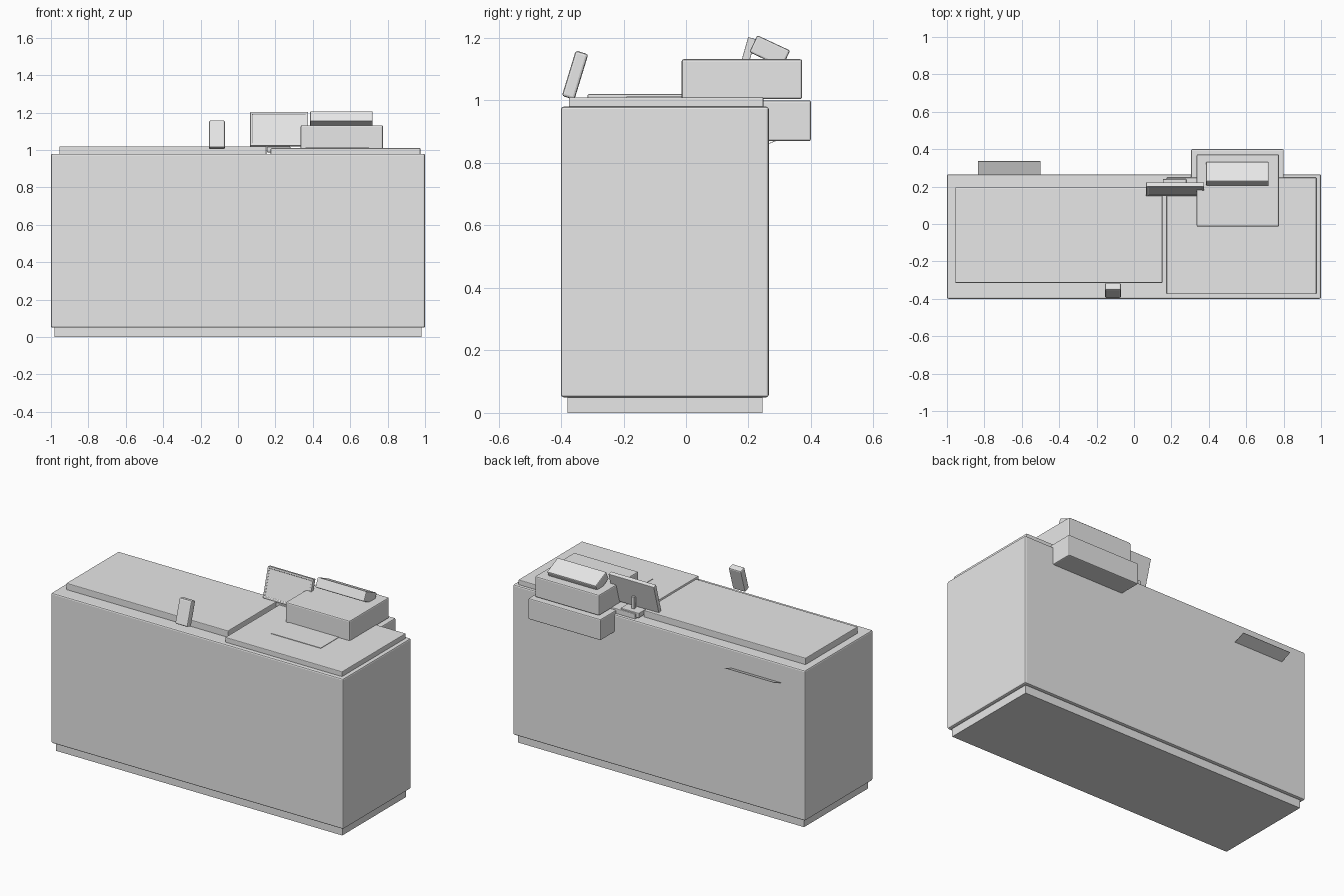
import bpy, bmesh, math

if "Cube" in bpy.data.objects:
    bpy.data.objects.remove(bpy.data.objects["Cube"])

grey = bpy.data.materials.new("light grey")
grey.diffuse_color = (0.8, 0.8, 0.8, 1)
grey.use_nodes = True
grey.node_tree.nodes["Principled BSDF"].inputs["Base Color"].default_value = grey.diffuse_color


def box(name, x, y, z, bevel=0.0, tilt=0.0):
    """Box from (min, max) ranges, tilted in degrees about its own x axis."""
    mesh = bpy.data.meshes.new(name)
    bm = bmesh.new()
    bmesh.ops.create_cube(bm, size=1)
    size = [r[1] - r[0] for r in (x, y, z)]
    bmesh.ops.scale(bm, vec=size, verts=bm.verts)
    bm.to_mesh(mesh)
    bm.free()
    mesh.materials.append(grey)
    ob = bpy.data.objects.new(name, mesh)
    bpy.context.collection.objects.link(ob)
    ob.location = [(r[0] + r[1]) / 2 for r in (x, y, z)]
    ob.rotation_euler.x = math.radians(tilt)
    if bevel:
        m = ob.modifiers.new("bevel", "BEVEL")
        m.width = bevel
        m.segments = 2
    return ob


# Counter
box("plinth", (-0.98, 0.98), (-0.38, 0.245), (0, 0.06))
box("counter_body", (-1, 1), (-0.4, 0.265), (0.05, 0.98), 0.008)
box("conveyor_belt", (-0.955, 0.152), (-0.315, 0.195), (0.97, 1.02), 0.004)
box("scanner_deck", (0.175, 0.975), (-0.375, 0.248), (0.97, 1.01), 0.004)
box("scanner_glass", (0.36, 0.70), (-0.19, 0.19), (1.005, 1.013))

# Thin shelf on the operator side, rising outwards
box("rear_shelf", (-0.835, -0.5), (0.262, 0.338), (0.875, 0.877), tilt=22)

# Card reader leaning back at the customer edge
box("card_reader", (-0.155, -0.07), (-0.376, -0.334), (1.005, 1.157), 0.008, -17)

# Cash drawer, register and its sloping keypad
box("cash_drawer", (0.305, 0.8), (0.2, 0.4), (0.87, 1.0), 0.006)
box("register_body", (0.335, 0.775), (-0.014, 0.372), (1.004, 1.132), 0.007)
box("register_keypad", (0.385, 0.72), (0.21, 0.326), (1.127, 1.187), 0.006, -25)

# Monitor: base, post and screen with a recessed front
box("monitor_base", (0.155, 0.28), (0.15, 0.24), (0.988, 1.018), 0.003)
box("monitor_post", (0.21, 0.228), (0.19, 0.208), (1.01, 1.09))
screen = box("monitor_screen", (0.065, 0.375), (0.173, 0.198), (1.017, 1.203), 0.003, -16)
bm = bmesh.new()
bm.from_mesh(screen.data)
bm.normal_update()
front = [f for f in bm.faces if f.normal.y < -0.9]
bmesh.ops.inset_region(bm, faces=front, thickness=0.015, depth=0)
bmesh.ops.inset_region(bm, faces=front, thickness=0.002, depth=-0.004)
bm.to_mesh(screen.data)
bm.free()
